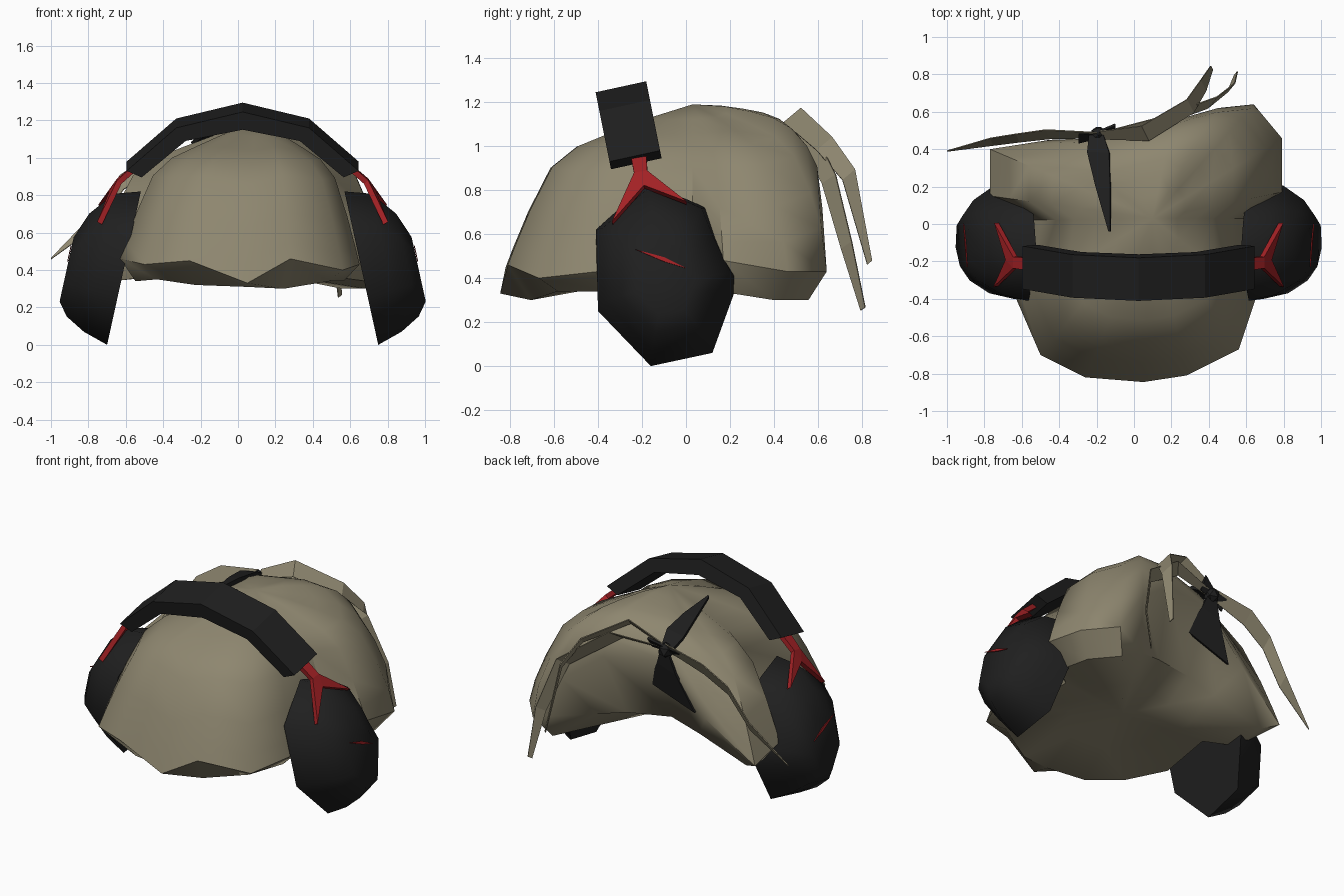
import bpy
import bmesh
from math import radians
from mathutils import Vector

if "Cube" in bpy.data.objects:
    bpy.data.objects.remove(bpy.data.objects["Cube"], do_unlink=True)


def make_material(name, colour):
    material = bpy.data.materials.new(name)
    material.use_nodes = True
    material.diffuse_color = (*colour, 1)
    shader = material.node_tree.nodes["Principled BSDF"]
    shader.inputs["Base Color"].default_value = (*colour, 1)
    shader.inputs["Roughness"].default_value = 0.9
    return material


OLIVE = make_material("olive cloth", (.27, .24, .16))
BLACK = make_material("soft black", (.014, .014, .014))
RED = make_material("signal red", (.36, .015, .018))


def make_object(name, vertices, faces, material, smooth_angle=None, thickness=0):
    """Mesh object with consistent normals and optional thickness."""
    mesh = bpy.data.meshes.new(name)
    mesh.from_pydata(vertices, [], faces)
    work = bmesh.new()
    work.from_mesh(mesh)
    bmesh.ops.recalc_face_normals(work, faces=work.faces)
    work.to_mesh(mesh)
    work.free()
    mesh.materials.append(material)
    item = bpy.data.objects.new(name, mesh)
    bpy.context.collection.objects.link(item)
    if thickness:
        solidify = item.modifiers.new("thickness", "SOLIDIFY")
        solidify.thickness = thickness
        solidify.offset = 0
    if smooth_angle:
        bpy.ops.object.select_all(action="DESELECT")
        item.select_set(True)
        bpy.context.view_layer.objects.active = item
        bpy.ops.object.shade_smooth_by_angle(angle=radians(smooth_angle))
    return item


def ring_faces(rows, columns, start=0):
    """Quads joining successive closed rings of vertices."""
    faces = []
    for row in range(rows - 1):
        for column in range(columns):
            following = (column + 1) % columns
            lower = start + row * columns
            upper = lower + columns
            faces.append((lower + column, lower + following,
                          upper + following, upper + column))
    return faces


def make_strip(name, path, across, material, thickness):
    """Flat ribbon along (x, y, z, width) points, widened along one direction."""
    across = Vector(across).normalized()
    vertices = []
    for x, y, z, width in path:
        centre = Vector((x, y, z))
        vertices += [centre - across * width / 2, centre + across * width / 2]
    faces = [(i, i + 1, i + 3, i + 2) for i in range(0, len(vertices) - 2, 2)]
    return make_object(name, vertices, faces, material, thickness=thickness)


# Cloth cap: domed columns from crown to rim, a tucked hem and a closed underside
# Each rim point is x, y, rim height, hem height, fullness of the dome
rim = [
    (.05, -.845, .33, .31, 0), (.28, -.81, .46, .30, 0), (.56, -.67, .40, .34, 0),
    (.65, -.4, .43, .34, 0), (.62, .03, .46, .36, 0), (.79, .17, .48, .34, 0),
    (.79, .46, .43, .30, .2), (.64, .64, .43, .30, .5), (.45, .62, .72, .46, 1),
    (.2, .55, .9, .5, 1), (-.18, .46, .94, .52, .3), (-.45, .45, .64, .46, .2),
    (-.77, .40, .40, .36, 0), (-.77, .15, .46, .34, 0), (-.58, .02, .48, .36, 0),
    (-.63, -.4, .46, .34, 0), (-.5, -.7, .43, .35, 0), (-.26, -.82, .45, .32, 0),
]
crown = Vector((.1, .03, 1.19))
# Each profile row is distance from the crown, lean rise, full rise
profile = [(.25, .91, .98), (.45, .82, .93), (.62, .74, .87), (.76, .61, .77),
           (.88, .34, .6), (.96, .12, .4), (1, 0, 0)]
cap_vertices = [crown]
for reach, lean_rise, full_rise in profile:
    for x, y, rim_z, hem_z, fullness in rim:
        rise = lean_rise + (full_rise - lean_rise) * fullness
        point = crown.lerp(Vector((x, y, 0)), reach)
        point.z = rim_z + (crown.z - rim_z) * rise
        cap_vertices.append(point)
hem = []
for x, y, rim_z, hem_z, fullness in rim:
    tuck = .72 if rim_z > .6 else .87
    hem.append(Vector((x * tuck, y * tuck, hem_z)))
underside_middle = Vector((0, -.1, .41))
cap_vertices += hem + [point.lerp(underside_middle, .5) for point in hem]
cap_vertices.append(underside_middle)
count = len(rim)
end = len(cap_vertices) - 1
cap_faces = ring_faces(len(profile) + 2, count, start=1)
for i in range(count):
    following = (i + 1) % count
    cap_faces += [(0, i + 1, following + 1),
                  (end, end - count + following, end - count + i)]
make_object("cloth_cap", cap_vertices, cap_faces, OLIVE, smooth_angle=50)

# Headband: a leaning rectangular section swept over the cap
middle = .025
outer_arch = [(-.62, .93), (-.355, 1.16), (0, 1.245), (.355, 1.16), (.62, .93)]
inner_arch = [(-.54, .895), (-.305, 1.09), (0, 1.15), (.305, 1.09), (.54, .895)]


def band_point(x, z, rear):
    lean = -.41 + (1.24 - z) * .2
    return (middle + x, lean + .23 * rear, z + .05 * rear)


band_vertices = []
for outside, inside in zip(outer_arch, inner_arch):
    band_vertices += [band_point(*outside, 0), band_point(*outside, 1),
                      band_point(*inside, 1), band_point(*inside, 0)]
last = len(band_vertices)
band_faces = ring_faces(len(outer_arch), 4)[:last - 4]
band_faces += [(0, 1, 2, 3), tuple(range(last - 4, last))]
make_object("headband", band_vertices, band_faces, BLACK)

# Ear cups with red forked arms and a red slash on each outer face
cup_outline = [(-.41, .62), (-.32, .7), (-.18, .82), (0, .76), (.09, .72),
               (.15, .57), (.24, .39), (.2, .28), (.12, .06), (-.16, 0),
               (-.4, .25)]
# Each ring is scale, depth outwards, upward shift
cup_rings = [(1, 0, 0), (.9, .14, .03), (.67, .25, .02), (.42, .305, 0)]
cup_y, cup_z = -.1, .4
# Forked arm outline: stem top, crotch and the two tips
arm_outline = [(.57, -.25, .95), (.57, -.18, .955), (.66, -.175, .88),
               (.76, .005, .74), (.7, -.19, .815), (.765, -.335, .65),
               (.66, -.235, .87)]
arm_faces = [(0, 1, 2, 6), (2, 3, 4), (6, 2, 4), (6, 4, 5)]


def cup_surface(side, y, z, depth):
    return (middle + side * (.54 + (.84 - z) * .22 + depth), y, z)


for label, side in (("left", 1), ("right", -1)):
    vertices = []
    for scale, depth, lift in cup_rings:
        for y, z in cup_outline:
            vertices.append(cup_surface(side, cup_y + (y - cup_y) * scale,
                                        cup_z + (z - cup_z) * scale + lift, depth))
    sides = len(cup_outline)
    faces = ring_faces(len(cup_rings), sides)
    faces += [tuple(range(sides)),
              tuple(range(len(vertices) - sides, len(vertices)))]
    make_object(label + "_ear_cup", vertices, faces, BLACK, smooth_angle=60)

    slash = [cup_surface(side, y, z, .309) for y, z in
             ((-.23, .53), (-.1, .475), (0, .445), (-.1, .495))]
    make_object(label + "_cup_slash", slash, [(0, 1, 2, 3)], RED, thickness=.005)

    arm = [(middle + side * x, y, z) for x, y, z in arm_outline]
    make_object(label + "_forked_arm", arm, arm_faces, RED, thickness=.03)

# Knot at the back with its black tails
knot_mesh = bmesh.new()
bmesh.ops.create_icosphere(knot_mesh, subdivisions=1, radius=.05)
knot_points = [Vector((-.19, .475, 1.02)) + v.co for v in knot_mesh.verts]
knot_faces = [tuple(v.index for v in face.verts) for face in knot_mesh.faces]
knot_mesh.free()
make_object("knot", knot_points, knot_faces, BLACK)
make_strip("knot_bow",
           [(-.295, .46, 1.0, .08), (-.2, .475, 1.03, .05), (-.1, .505, 1.06, .09)],
           (0, .6, .8), BLACK, .015)
make_strip("knot_upper_tail",
           [(-.2, .47, 1.04, .08), (-.19, .38, 1.085, .12), (-.165, .2, 1.12, .08),
            (-.13, -.04, 1.145, .01)], (1, 0, .2), BLACK, .025)
make_strip("knot_lower_tail",
           [(-.19, .48, 1.0, .07), (-.19, .465, .9, .14), (-.2, .42, .7, .34)],
           (1, 0, .35), BLACK, .015)

# Loose ribbon ends trailing from the knot
make_strip("right_ribbon",
           [(-.19, .475, 1.04, .06), (-.46, .48, .97, .1), (-.62, .46, .87, .09),
            (-.76, .44, .67, .08), (-1, .39, .46, .005)],
           (-.2, .45, .8), OLIVE, .006)
make_strip("upper_left_ribbon",
           [(-.17, .475, 1.05, .06), (.06, .485, 1.14, .11), (.3, .63, 1.01, .1),
            (.37, .74, .87, .08), (.415, .835, .47, .03)],
           (-.3, .6, .5), OLIVE, .006)
make_strip("lower_left_ribbon",
           [(-.17, .475, 1.03, .06), (.12, .54, 1.06, .1), (.42, .65, .85, .09),
            (.52, .73, .55, .07), (.545, .805, .26, .03)],
           (.5, .6, .4), OLIVE, .006)
